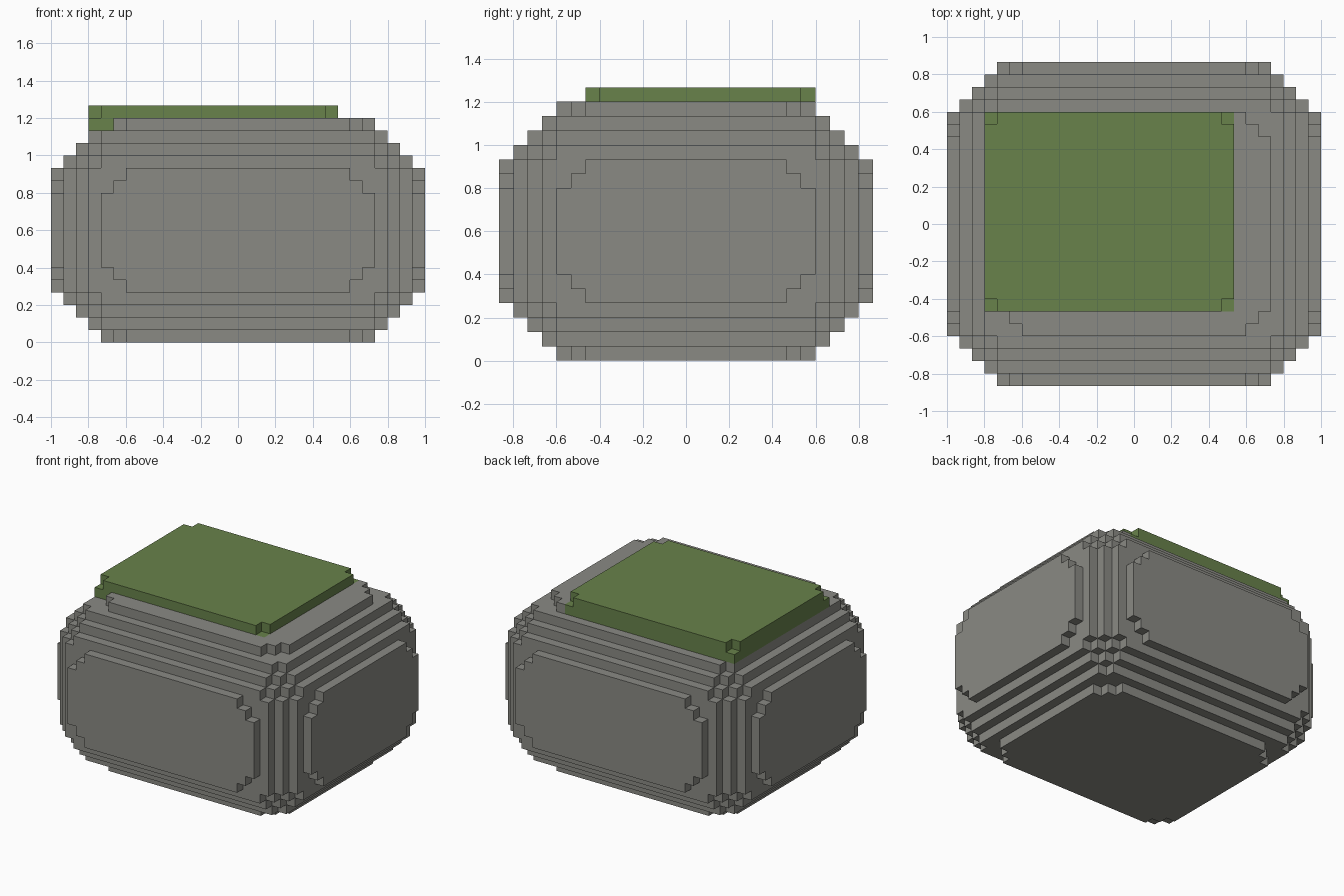
import bpy, bmesh
from mathutils import Vector

cube = bpy.data.objects.get("Cube")
if cube:
    bpy.data.objects.remove(cube)

UNIT = 1 / 15                 # edge of one block
HALF_X, HALF_Y, HEIGHT = 15, 13, 18
CENTRE, RADIUS = 6.5, 7       # rounding ball for the block edges


def material(name, colour):
    m = bpy.data.materials.new(name)
    m.use_nodes = True
    m.diffuse_color = colour
    bsdf = next(n for n in m.node_tree.nodes if n.type == 'BSDF_PRINCIPLED')
    bsdf.inputs["Base Color"].default_value = colour
    bsdf.inputs["Roughness"].default_value = 0.9
    return m


def block(xs, ys, zs):
    return {(x, y, z) for x in range(*xs) for y in range(*ys) for z in range(*zs)}


def in_rounded_box(cell):
    """Keep a cell if it lies inside the box with ball-rounded edges."""
    x, y, z = cell
    depths = (min(x + HALF_X, HALF_X - 1 - x),
              min(y + HALF_Y, HALF_Y - 1 - y),
              min(z, HEIGHT - 1 - z))
    return sum(max(0, CENTRE - d) ** 2 for d in depths) <= RADIUS ** 2


def build(name, cells, solid, mat):
    """Skin the cells with faces wherever they meet open air."""
    bm = bmesh.new()
    verts = {}

    def vert(p):
        if p not in verts:
            verts[p] = bm.verts.new(Vector(p) * UNIT)
        return verts[p]

    for cell in sorted(cells):
        for axis in range(3):
            for side in (0, 1):
                near = list(cell)
                near[axis] += 2 * side - 1
                if tuple(near) in solid:
                    continue
                u, v = (axis + 1) % 3, (axis + 2) % 3
                loop = []
                for a, b in ((0, 0), (1, 0), (1, 1), (0, 1)):
                    p = list(cell)
                    p[axis] += side
                    p[u] += a
                    p[v] += b
                    loop.append(vert(tuple(p)))
                bm.faces.new(loop if side else loop[::-1])
    # Merge flat areas into large faces
    bmesh.ops.dissolve_limit(bm, angle_limit=0.01, verts=bm.verts[:], edges=bm.edges[:])
    mesh = bpy.data.meshes.new(name)
    bm.to_mesh(mesh)
    bm.free()
    mesh.materials.append(mat)
    obj = bpy.data.objects.new(name, mesh)
    bpy.context.collection.objects.link(obj)
    return obj


# Moss: full lower layer sunk into the stone, upper layer with clipped corners
X, Y = (-12, 8), (-7, 9)
moss = block(X, Y, (HEIGHT - 1, HEIGHT + 1))
moss -= {(x, y, HEIGHT) for x in (X[0], X[1] - 1) for y in (Y[0], Y[1] - 1)}

# Stone: stepped rounded box without the cells taken by moss
stone = {c for c in block((-HALF_X, HALF_X), (-HALF_Y, HALF_Y), (0, HEIGHT))
         if in_rounded_box(c)} - moss

solid = stone | moss
build("stone_body", stone, solid, material("stone_grey", (0.254, 0.254, 0.231, 1)))
build("moss_cap", moss, solid, material("moss_green", (0.138, 0.223, 0.07, 1)))
